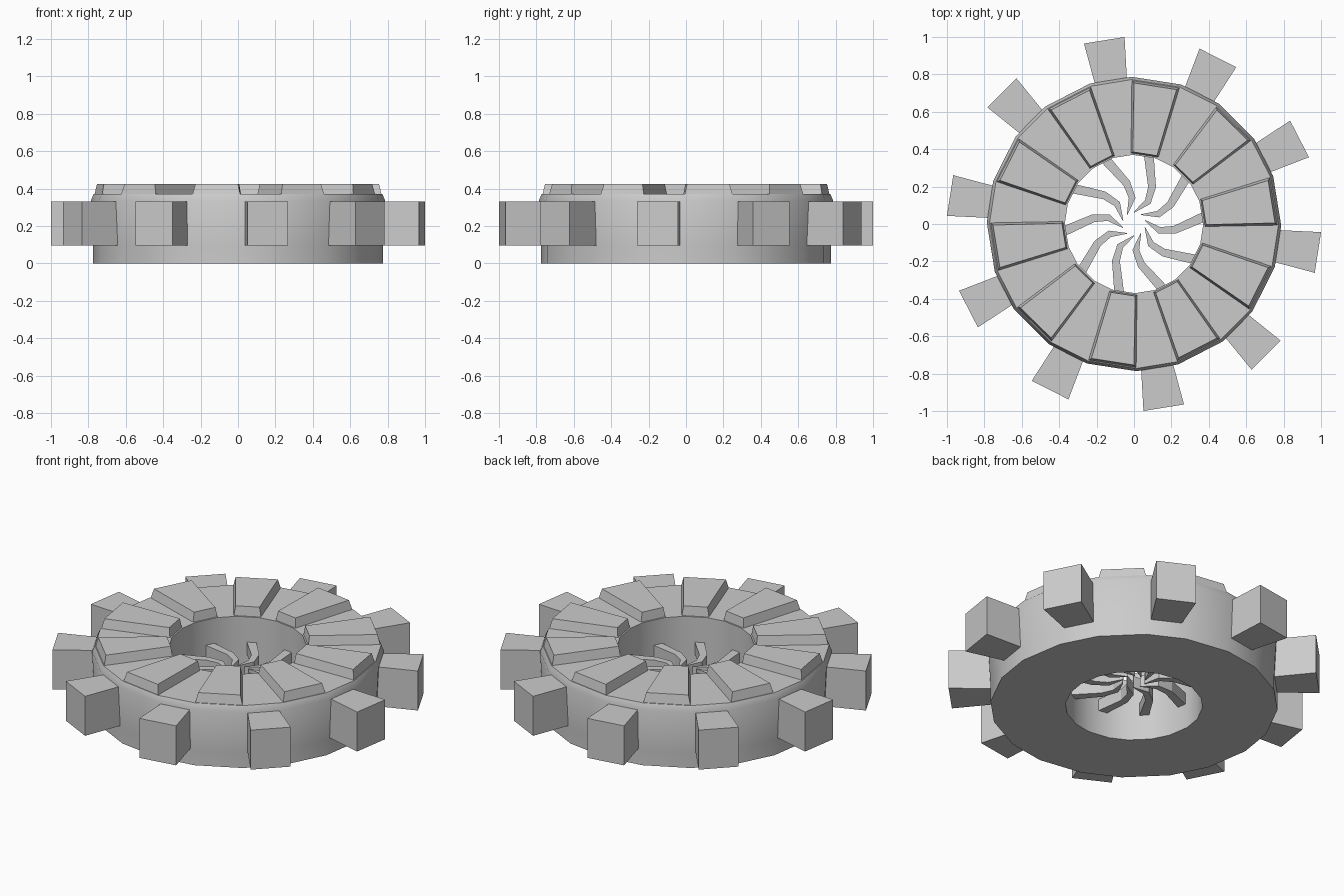
import bpy, bmesh
from math import radians, cos, sin
from mathutils import Vector

if "Cube" in bpy.data.objects:
    bpy.data.objects.remove(bpy.data.objects["Cube"])

N = 10
STEP = 36
TOOTH = -8.8      # angle of the first tooth
HALF = 8.2        # half angle of the wall panel behind each tooth


def polar(r, deg, z=0):
    return Vector((r * cos(radians(deg)), r * sin(radians(deg)), z))


def local(r, side, z, deg):
    """Point at radius r, shifted sideways, in a frame turned by deg."""
    a = radians(deg)
    return Vector((r * cos(a) - side * sin(a), r * sin(a) + side * cos(a), z))


def finish(name, bm, smooth=False):
    bmesh.ops.recalc_face_normals(bm, faces=bm.faces)
    me = bpy.data.meshes.new(name)
    bm.to_mesh(me)
    bm.free()
    ob = bpy.data.objects.new(name, me)
    bpy.context.collection.objects.link(ob)
    if smooth:
        bpy.context.view_layer.objects.active = ob
        ob.select_set(True)
        bpy.ops.object.shade_smooth_by_angle(angle=radians(30))
        ob.select_set(False)
    return ob


def prism(name, bottom, top):
    """Closed solid between two matching outlines."""
    bm = bmesh.new()
    b = [bm.verts.new(p) for p in bottom]
    t = [bm.verts.new(p) for p in top]
    n = len(b)
    bm.faces.new(b[::-1])
    bm.faces.new(t)
    for i in range(n):
        j = (i + 1) % n
        bm.faces.new((b[i], b[j], t[j], t[i]))
    return finish(name, bm)


# Ring body: closed profile swept round the 20 panel edges
profile = [(0.37, 0), (0.775, 0), (0.775, 0.09), (0.787, 0.335),
           (0.772, 0.37), (0.37, 0.37)]
angles = [TOOTH + STEP * k + s * HALF for k in range(N) for s in (-1, 1)]
bm = bmesh.new()
rows = [[bm.verts.new(polar(r, a, z)) for r, z in profile] for a in angles]
for i in range(len(rows)):
    p, q = rows[i], rows[(i + 1) % len(rows)]
    for j in range(len(profile)):
        k = (j + 1) % len(profile)
        bm.faces.new((p[j], q[j], q[k], p[k]))
finish("ring_body", bm, smooth=True)

# Inner vane centre line: radius, angle, half width
vane = [(0.38, 78, 0.026), (0.22, 64, 0.021), (0.14, 58, 0.018), (0.062, 90, 0.002)]


def vane_outline(turn, z):
    pts = [polar(r, a + turn, z) for r, a, w in vane]
    left, right = [], []
    for i, (p, (r, a, w)) in enumerate(zip(pts, vane)):
        d = (pts[min(i + 1, len(pts) - 1)] - pts[max(i - 1, 0)]).normalized()
        side = Vector((-d.y, d.x, 0)) * w
        left.append(p + side)
        right.append(p - side)
    return right + left[::-1]


for k in range(N):
    a = TOOTH + STEP * k
    # Outer tooth, flaring outward
    foot = [(0.74, -0.083), (0.995, -0.11), (0.995, 0.11), (0.74, 0.083)]
    prism(f"tooth_{k}", [local(r, s, 0.095, a) for r, s in foot],
          [local(r, s, 0.33, a) for r, s in foot])

    # Wedge plate on the top, between the teeth, with sloping sides
    b = a + STEP / 2
    low = [(0.372, -0.075), (0.757, -0.13), (0.757, 0.13), (0.372, 0.075)]
    high = [(0.38, -0.065), (0.745, -0.115), (0.745, 0.115), (0.38, 0.065)]
    prism(f"top_plate_{k}", [local(r, s, 0.365, b) for r, s in low],
          [local(r, s, 0.425, b) for r, s in high])

    # Curved vane inside the hole
    prism(f"vane_{k}", vane_outline(STEP * k, 0.15), vane_outline(STEP * k, 0.22))
